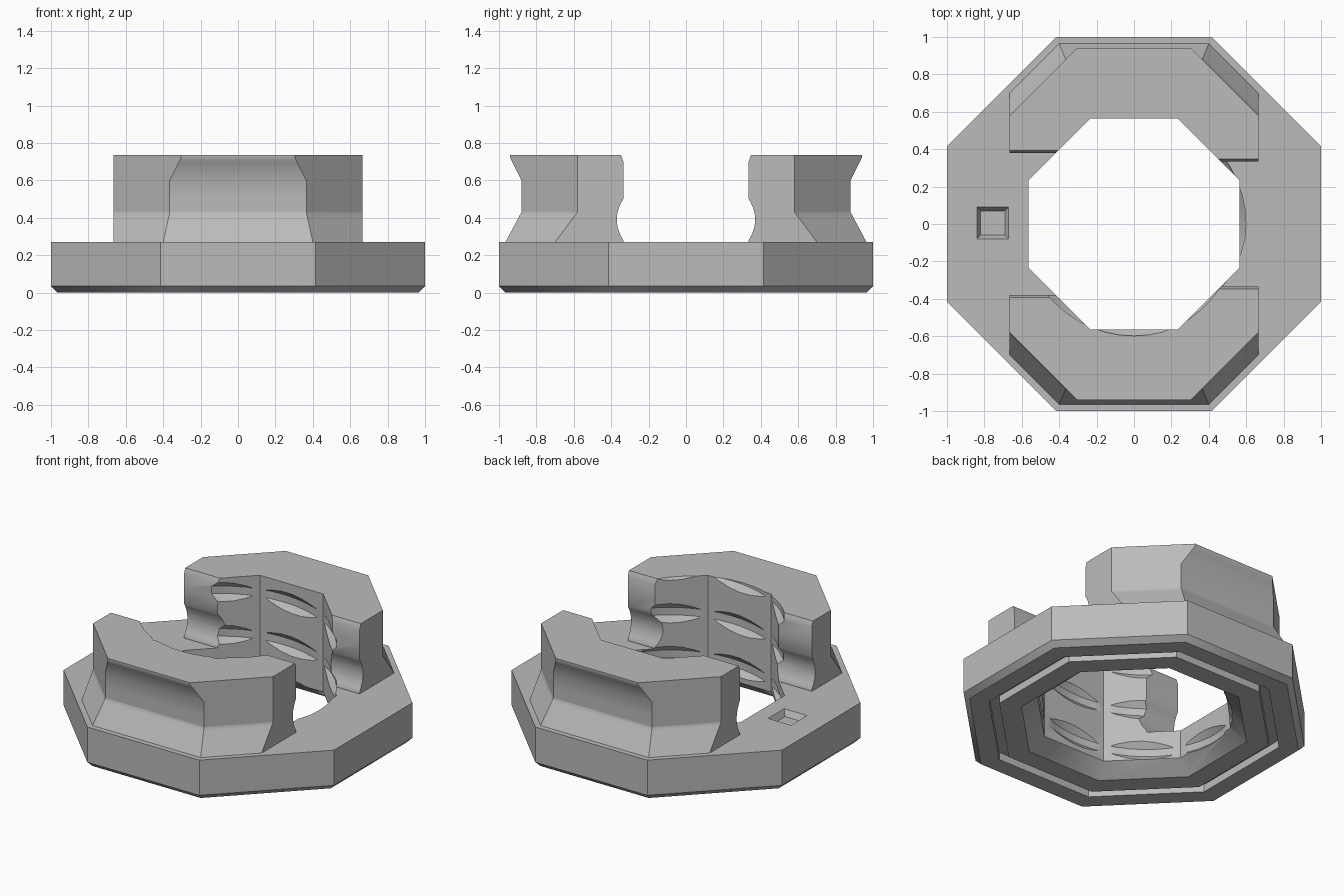
import bpy, bmesh, math

cube = bpy.data.objects.get("Cube")
if cube:
    bpy.data.objects.remove(cube, do_unlink=True)

grey = bpy.data.materials.new("plain grey")
grey.use_nodes = True
colour = (0.5, 0.5, 0.5, 1)
grey.diffuse_color = colour
grey.node_tree.nodes["Principled BSDF"].inputs["Base Color"].default_value = colour

BORE = 0.565                              # apothem of the octagonal bore
DIAG = BORE * math.sqrt(2)                # x + y on its diagonal walls
CORNER = BORE * math.tan(math.pi / 8)
BASE_TOP, JAW_TOP = 0.27, 0.735


def loft(name, rings, closed=False):
    """Skin equal-length rings of points; cap the ends or close the loop."""
    bm = bmesh.new()
    loops = [[bm.verts.new(p) for p in ring] for ring in rings]
    n = len(loops[0])
    pairs = list(zip(loops, loops[1:]))
    if closed:
        pairs.append((loops[-1], loops[0]))
    else:
        bm.faces.new(loops[0])
        bm.faces.new(loops[-1])
    for a, b in pairs:
        for i in range(n):
            j = (i + 1) % n
            bm.faces.new((a[i], a[j], b[j], b[i]))
    bmesh.ops.recalc_face_normals(bm, faces=bm.faces[:])
    mesh = bpy.data.meshes.new(name)
    bm.to_mesh(mesh)
    bm.free()
    mesh.materials.append(grey)
    obj = bpy.data.objects.new(name, mesh)
    bpy.context.collection.objects.link(obj)
    return obj


def activate(obj):
    bpy.ops.object.select_all(action="DESELECT")
    obj.select_set(True)
    bpy.context.view_layer.objects.active = obj


def cut(obj, cutter):
    activate(obj)
    mod = obj.modifiers.new("cut", "BOOLEAN")
    mod.operation = "DIFFERENCE"
    mod.solver = "EXACT"
    mod.object = cutter
    bpy.ops.object.modifier_apply(modifier=mod.name)


def octagon(apothem, z):
    r = apothem / math.cos(math.pi / 8)
    angles = [math.pi / 8 + k * math.pi / 4 for k in range(8)]
    return [(r * math.cos(t), r * math.sin(t), z) for t in angles]


def interpolate(points, z):
    for (z0, v0), (z1, v1) in zip(points, points[1:]):
        if z <= z1:
            return v0 + (v1 - v0) * (z - z0) / (z1 - z0)
    return points[-1][1]


# Base: bottom chamfer, ring groove and countersunk bore underneath
base_profile = [(1, BASE_TOP), (1, 0.035), (0.965, 0), (0.85, 0), (0.85, 0.05),
                (0.79, 0.05), (0.79, 0), (0.66, 0), (BORE, 0.08), (BORE, BASE_TOP)]
base = loft("octagonal_base", [octagon(a, z) for a, z in base_profile], closed=True)

# Jaws: flared outer walls and a concave channel along each end
FACE = [(BASE_TOP, 0.965), (0.43, 0.88), (0.6, 0.88), (0.72, 0.94), (JAW_TOP, 0.94)]
SLANT = [(BASE_TOP, 1.365), (0.43, 1.245), (JAW_TOP, 1.245)]
SIDE = 0.665


def end_offset(z):
    dz = abs(z - 0.39)
    channel = 0.035 * (1 - (dz / 0.11) ** 2) if dz < 0.11 else 0
    return channel + max(0, z - 0.7) * 0.35


def jaw_ring(z, sign):
    a, s = interpolate(FACE, z), interpolate(SLANT, z)
    left, right = 0.38 + end_offset(z), 0.335 + end_offset(z)
    points = [(-SIDE, left), (-SIDE, s - SIDE), (a - s, a), (s - a, a),
              (SIDE, s - SIDE), (SIDE, right), (DIAG - right, right),
              (CORNER, BORE), (-CORNER, BORE), (left - DIAG, left)]
    return [(x, sign * y, z) for x, y in points]


levels = [BASE_TOP] + [0.28 + 0.22 * k / 10 for k in range(11)] + [0.43, 0.6, 0.7, 0.72, JAW_TOP]
levels.sort()
back_jaw = loft("back_jaw", [jaw_ring(z, 1) for z in levels])
front_jaw = loft("front_jaw", [jaw_ring(z, -1) for z in levels])

# Helical thread groove that bites into the flats of the bore
PITCH, STEPS = 0.285, 48
section = [(0.54, -0.095), (0.598, -0.025), (0.598, 0.025), (0.54, 0.095)]


def thread_ring(k):
    t = 2 * math.pi * k / STEPS
    z = 0.25 - PITCH + PITCH * k / STEPS
    return [(r * math.cos(t), r * math.sin(t), z + dz) for r, dz in section]


thread = loft("thread_cutter", [thread_ring(k) for k in range(int(3.4 * STEPS))])

# Tapered square pit in the base
def square(half, z):
    return [(-0.755 + sx * half, 0.005 + sy * half, z)
            for sx, sy in ((-1, -1), (1, -1), (1, 1), (-1, 1))]


pit = loft("pit_cutter", [square(0.065, BASE_TOP - 0.04), square(0.085, BASE_TOP),
                          square(0.085, BASE_TOP + 0.1)])
cut(base, pit)
for part in (base, back_jaw, front_jaw):
    cut(part, thread)
    activate(part)
    bpy.ops.object.shade_smooth_by_angle(angle=math.radians(32))
for cutter in (thread, pit):
    bpy.data.objects.remove(cutter, do_unlink=True)
